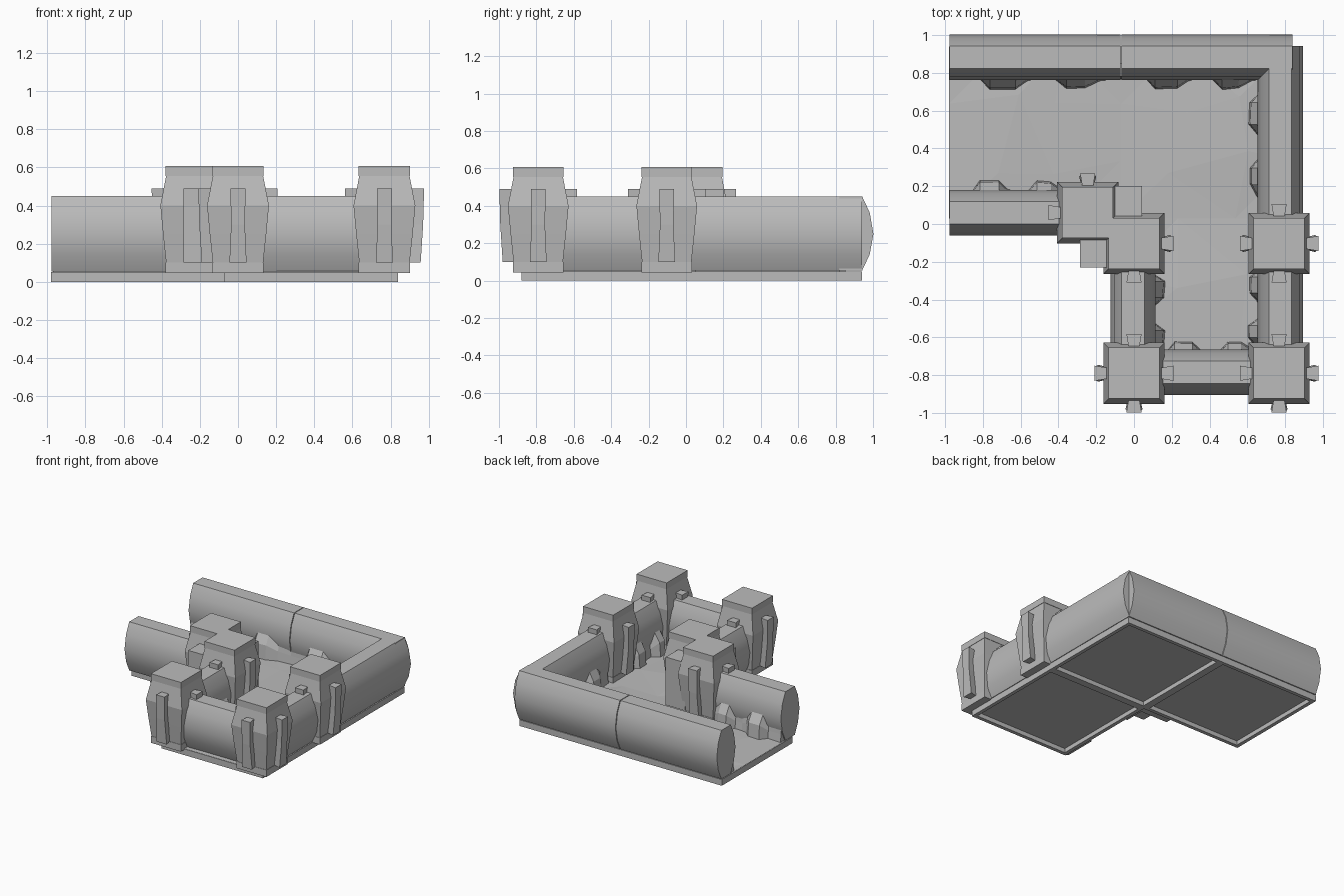
import bpy, bmesh, random
from mathutils import Vector

if "Cube" in bpy.data.objects:
    bpy.data.objects.remove(bpy.data.objects["Cube"])

random.seed(4)
stone = bpy.data.materials.new("grey_stone")
stone.diffuse_color = (0.5, 0.5, 0.5, 1)
stone.use_nodes = True
stone.node_tree.nodes["Principled BSDF"].inputs["Base Color"].default_value = stone.diffuse_color


def finish(name, bm, smooth=None):
    bmesh.ops.recalc_face_normals(bm, faces=bm.faces)
    me = bpy.data.meshes.new(name)
    bm.to_mesh(me)
    bm.free()
    ob = bpy.data.objects.new(name, me)
    me.materials.append(stone)
    bpy.context.collection.objects.link(ob)
    if smooth:
        bpy.ops.object.select_all(action='DESELECT')
        ob.select_set(True)
        bpy.context.view_layer.objects.active = ob
        bpy.ops.object.shade_smooth_by_angle(angle=smooth)
    return ob


def loft(bm, rings):
    """Skin closed rings of equal length and cap both ends."""
    vs = [[bm.verts.new(p) for p in r] for r in rings]
    n = len(vs[0])
    for a, b in zip(vs, vs[1:]):
        for i in range(n):
            bm.faces.new((a[i], a[(i + 1) % n], b[(i + 1) % n], b[i]))
    bm.faces.new(vs[0][::-1])
    bm.faces.new(vs[-1])


def rect(x0, x1, y0, y1, z):
    return [(x0, y0, z), (x1, y0, z), (x1, y1, z), (x0, y1, z)]


def square(c, h, z):
    return rect(c[0] - h, c[0] + h, c[1] - h, c[1] + h, z)


# Hollow floor tiles with a slightly uneven top
def tile(name, x0, y0, size=0.91, n=3):
    x1, y1, r = x0 + size, y0 + size, 0.03
    bm = bmesh.new()
    rings = [rect(x0, x1, y0, y1, 0.05), rect(x0, x1, y0, y1, 0),
             rect(x0 + r, x1 - r, y0 + r, y1 - r, 0),
             rect(x0 + r, x1 - r, y0 + r, y1 - r, 0.035)]
    loft(bm, rings)
    finish(name + "_base", bm)
    bm = bmesh.new()
    bmesh.ops.create_grid(bm, x_segments=n, y_segments=n, size=size / 2)
    for v in bm.verts:
        inside = max(abs(v.co.x), abs(v.co.y)) < size / 2 - 0.01
        v.co += Vector((x0 + size / 2, y0 + size / 2, 0.055))
        if inside:
            v.co += Vector([random.uniform(-0.08, 0.08), random.uniform(-0.08, 0.08),
                            random.uniform(0, 0.02)])
    bmesh.ops.triangulate(bm, faces=bm.faces)
    finish(name + "_paving", bm)


tile("left_tile", -0.98, 0.03)
tile("right_tile", -0.07, 0.03)
tile("front_tile", -0.07, -0.88)

# Barrel-sided walls
HALF = [(0.06, 0.055), (0.1, 0.14), (0.12, 0.25), (0.1, 0.365), (0.06, 0.45)]
PROFILE = HALF + [(-d, z) for d, z in reversed(HALF)]


def wall(name, a, b):
    a, b = Vector((*a, 0)), Vector((*b, 0))
    side = (b - a).normalized().cross(Vector((0, 0, 1)))
    bm = bmesh.new()
    loft(bm, [[p + side * d + Vector((0, 0, z)) for d, z in PROFILE] for p in (a, b)])
    finish(name, bm, 0.45)


wall("back_wall_left", (-0.978, 0.882), (-0.072, 0.882))
wall("back_wall_right", (-0.066, 0.882), (0.84, 0.882))
wall("right_wall", (0.775, -0.79), (0.775, 0.942))
wall("left_wall", (-0.978, 0.06), (-0.25, 0.06))
wall("passage_wall", (-0.005, -0.79), (-0.005, -0.1))
wall("front_wall", (0, -0.785), (0.77, -0.785))

# Rubble along the inner foot of each wall: (fraction along, bulge)
BUMPS = [(0, 0), (0.17, 0), (0.23, 0.05), (0.38, 0.05), (0.45, 0.01), (0.52, 0),
         (0.61, 0), (0.68, 0.05), (0.79, 0.05), (0.88, 0.01), (1, 0)]


def rubble(name, a, b, inward):
    a, b, inward = Vector((*a, 0)), Vector((*b, 0)), Vector((*inward, 0))
    bm = bmesh.new()
    rings = []
    for t, k in BUMPS:
        d = 0.115 + k + random.uniform(-0.004, 0.008) * (k > 0)
        sec = [(0.03, 0.045), (d, 0.045), (d - 0.01, 0.12 + k), (0.1, 0.17 + 2 * k), (0.03, 0.17)]
        rings.append([a.lerp(b, t) + inward * s + Vector((0, 0, z)) for s, z in sec])
    loft(bm, rings)
    finish(name, bm)


rubble("back_left_rubble", (-0.97, 0.882), (-0.07, 0.882), (0, -1))
rubble("back_right_rubble", (-0.07, 0.882), (0.72, 0.882), (0, -1))
rubble("right_rubble", (0.775, 0.82), (0.775, 0.05), (-1, 0))
rubble("lower_right_rubble", (0.775, -0.15), (0.775, -0.72), (-1, 0))
rubble("left_rubble", (-0.97, 0.06), (-0.3, 0.06), (0, 1))
rubble("passage_rubble", (-0.005, -0.17), (-0.005, -0.75), (1, 0))
rubble("front_rubble", (0.07, -0.785), (0.7, -0.785), (0, 1))


# Pillars with plinth, bulging shaft, cap and dovetailed buttresses
def pillar(name, c, sides):
    bm = bmesh.new()
    loft(bm, [square(c, 0.135, 0.045), square(c, 0.135, 0.1)])
    loft(bm, [square(c, h, z) for h, z in
              [(0.132, 0.1), (0.148, 0.25), (0.162, 0.4), (0.132, 0.555)]])
    loft(bm, [square(c, 0.135, 0.555), square(c, 0.135, 0.607)])
    for dx, dy in sides:
        out, along, o = Vector((dx, dy, 0)), Vector((-dy, dx, 0)), Vector((*c, 0))
        rings = []
        for z, tip, w in [(0.1, 0.19, 0.045), (0.3, 0.203, 0.036), (0.49, 0.208, 0.04)]:
            sec = [(0.1, -0.022), (tip, -w), (tip, w), (0.1, 0.022)]
            rings.append([o + out * d + along * s + Vector((0, 0, z)) for d, s in sec])
        loft(bm, rings)
    finish(name, bm)


ALL = [(1, 0), (-1, 0), (0, 1), (0, -1)]
pillar("inner_pillar", (-0.245, 0.06), [(-1, 0), (0, 1)])
pillar("passage_pillar", (0, -0.103), [(1, 0), (0, -1)])
pillar("front_left_pillar", (0, -0.79), ALL)
pillar("front_right_pillar", (0.768, -0.79), ALL)
pillar("right_pillar", (0.768, -0.103), ALL)

# Square buttresses filling the corners between the two joined pillars
for name, r in [("outer_corner_buttress", (-0.287, -0.12, -0.23, -0.06)),
                ("inner_corner_buttress", (-0.13, 0.042, 0.0, 0.2))]:
    bm = bmesh.new()
    loft(bm, [rect(*r, 0.1), rect(*r, 0.49)])
    finish(name, bm)
